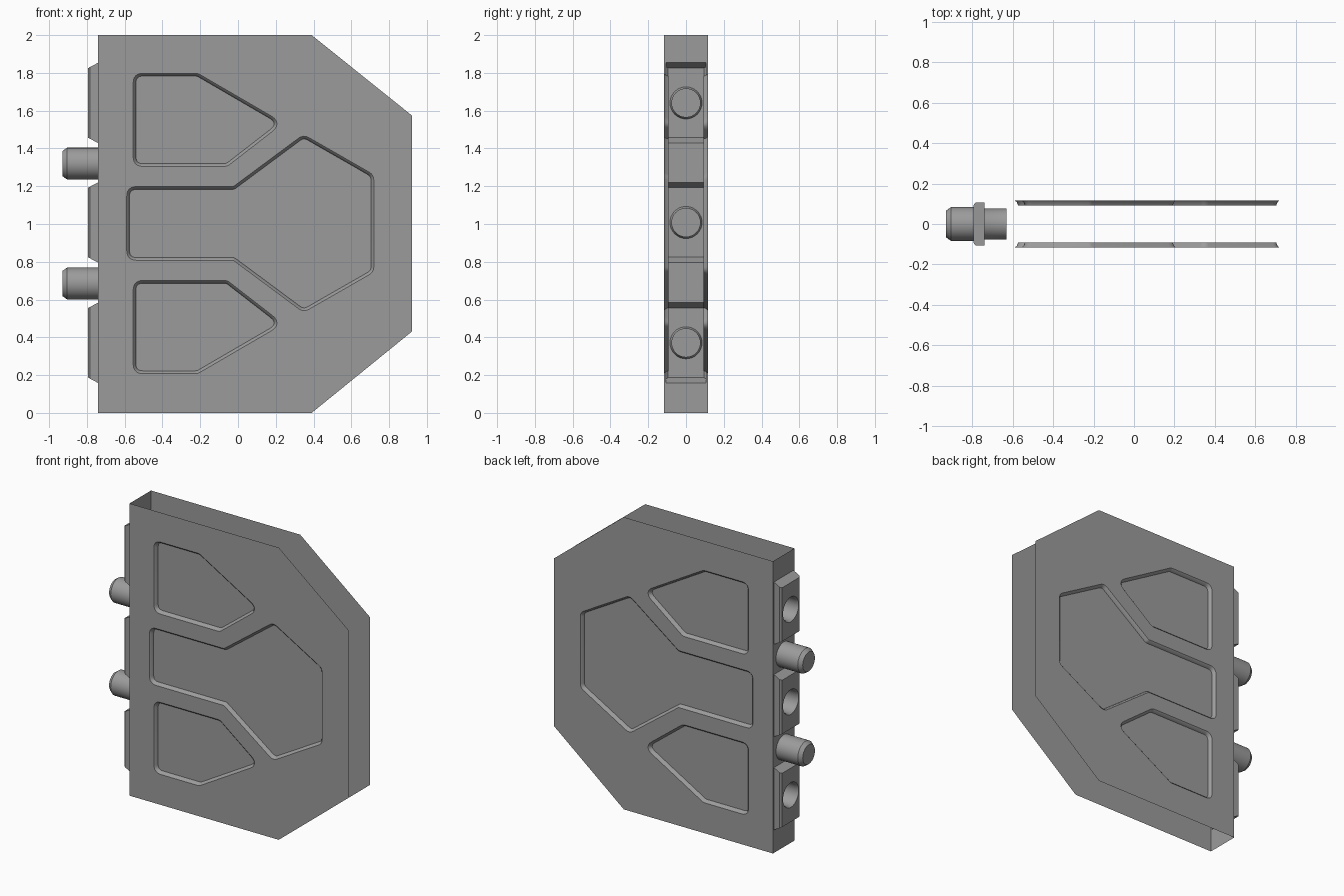
import bpy, bmesh, math
from mathutils import Vector

if "Cube" in bpy.data.objects:
    bpy.data.objects.remove(bpy.data.objects["Cube"], do_unlink=True)

grey = bpy.data.materials.new("plain_grey")
grey.use_nodes = True
GREY = (0.33, 0.33, 0.33, 1)
grey.diffuse_color = GREY
grey.node_tree.nodes["Principled BSDF"].inputs["Base Color"].default_value = GREY

HALF = 0.116      # half thickness of the shell
FLOOR = 0.092     # recess floors
WALL = -0.74      # edge wall
MID = 1.003       # mirror height


def ring(bm, pts):
    """Closed loop of vertices and edges."""
    vs = [bm.verts.new(p) for p in pts]
    for a, b in zip(vs, vs[1:] + vs[:1]):
        bm.edges.new((a, b))
    return vs


def skin(bm, a, b):
    n = len(a)
    for i in range(n):
        j = (i + 1) % n
        bm.faces.new((a[i], a[j], b[j], b[i]))


def fill(bm, loops, normal):
    """Flat sheet bounded by the first loop, with the others as holes."""
    edges = [bm.edges.get((a, b)) for l in loops for a, b in zip(l, l[1:] + l[:1])]
    bmesh.ops.triangle_fill(bm, edges=edges, use_beauty=True, normal=normal)


def finish(bm, name, outward):
    """Outward is the direction the largest face must look."""
    bmesh.ops.recalc_face_normals(bm, faces=bm.faces)
    big = max(bm.faces, key=lambda f: f.calc_area())
    if big.normal.dot(Vector(outward)) < 0:
        bmesh.ops.reverse_faces(bm, faces=bm.faces)
    me = bpy.data.meshes.new(name)
    bm.to_mesh(me)
    bm.free()
    me.materials.append(grey)
    ob = bpy.data.objects.new(name, me)
    bpy.context.collection.objects.link(ob)
    bpy.ops.object.select_all(action='DESELECT')
    ob.select_set(True)
    bpy.context.view_layer.objects.active = ob
    bpy.ops.object.shade_smooth_by_angle(angle=math.radians(35))
    return ob


def rounded(poly, radius, steps=6):
    out = []
    n = len(poly)
    for i in range(n):
        p = Vector(poly[i])
        u = (Vector(poly[i - 1]) - p).normalized()
        v = (Vector(poly[(i + 1) % n]) - p).normalized()
        cut = radius / math.tan(u.angle(v) / 2)
        a, b = p + u * cut, p + v * cut
        for k in range(steps + 1):
            t = k / steps
            out.append(a * (1 - t) ** 2 + p * 2 * t * (1 - t) + b * t * t)
    return out


def grow(pts, d):
    """Offset a clockwise outline outwards."""
    out = []
    for i, p in enumerate(pts):
        t = (p - pts[i - 1]).normalized() + (pts[(i + 1) % len(pts)] - p).normalized()
        t.normalize()
        out.append(p + Vector((-t.y, t.x)) * d)
    return out


def flip(poly):
    return [(x, 2 * MID - z) for x, z in reversed(poly)]


def circle(x, z, r, n=32):
    return [(x, r * math.cos(i * math.tau / n), z + r * math.sin(i * math.tau / n))
            for i in range(n)]


# Recess outlines (x, z), clockwise
upper = [(-0.54, 1.32), (-0.54, 1.783), (-0.217, 1.783), (0.213, 1.533), (-0.062, 1.32)]
half = [(-0.574, 1.183), (-0.02, 1.183), (0.348, 1.456), (0.704, 1.252)]
recesses = [rounded(upper, 0.035), rounded(flip(upper), 0.035),
            rounded(half + flip(half), 0.035)]
outline = [(-0.64, 0), (-0.64, 2), (0.39, 2), (0.92, 1.575), (0.92, 0.43), (0.39, 0)]

# Side panels with three sunken recesses each
for name, s in (("front_panel", -1), ("back_panel", 1)):
    bm = bmesh.new()
    loops = [ring(bm, [(x, s * HALF, z) for x, z in outline])]
    for shape in recesses:
        rings = [ring(bm, [(p.x, s * y, p.y) for p in grow(shape, d)])
                 for d, y in ((0, FLOOR), (0.006, 0.108), (0.015, HALF))]
        for a, b in zip(rings, rings[1:]):
            skin(bm, a, b)
        fill(bm, [rings[0]], (0, s, 0))
        loops.append(rings[-1])
    fill(bm, loops, (0, s, 0))
    finish(bm, name, (0, s, 0))

# Edge channel: flanges, wall, hollow teeth and sockets
bm = bmesh.new()
wall = ring(bm, [(WALL, y, z) for y, z in ((-HALF, 0), (-HALF, 2), (HALF, 2), (HALF, 0))])
for a, b in ((wall[0], wall[1]), (wall[2], wall[3])):
    c, d = [bm.verts.new((-0.64, v.co.y, v.co.z)) for v in (b, a)]
    bm.faces.new((a, b, c, d))
loops = [wall]
for zc in (1.641, 1.008, 0.371):
    rings = []
    for x, hy, hz in ((WALL, 0.106, 0.213), (-0.783, 0.106, 0.19), (-0.794, 0.094, 0.184)):
        rings.append(ring(bm, [(x, sy * hy, zc + sz * hz)
                               for sy, sz in ((-1, -1), (-1, 1), (1, 1), (1, -1))]))
    bores = [ring(bm, circle(x, zc, r))
             for x, r in ((-0.794, 0.085), (-0.78, 0.077), (-0.63, 0.077))]
    for group in (rings, bores):
        for a, b in zip(group, group[1:]):
            skin(bm, a, b)
    fill(bm, [rings[-1], bores[0]], (-1, 0, 0))
    fill(bm, [bores[-1]], (-1, 0, 0))
    loops.append(rings[0])
fill(bm, loops, (-1, 0, 0))
channel = finish(bm, "edge_channel", (0, 0, 0))
# Turn the channel so its front flange looks forward
flange = next(p for p in channel.data.polygons if abs(p.normal.y) > 0.9 and p.center.y < -0.11)
if flange.normal.y > 0:
    channel.data.flip_normals()

# Locking pins between the teeth
for name, zc in (("upper_pin", 1.32), ("lower_pin", 0.685)):
    bm = bmesh.new()
    rings = [ring(bm, circle(x, zc, r))
             for x, r in ((WALL, 0.084), (-0.905, 0.084), (-0.93, 0.066))]
    for a, b in zip(rings, rings[1:]):
        skin(bm, a, b)
    fill(bm, [rings[-1]], (-1, 0, 0))
    bm.faces.ensure_lookup_table()
    bmesh.ops.recalc_face_normals(bm, faces=bm.faces)
    finish(bm, name, (0, 0, 0))
